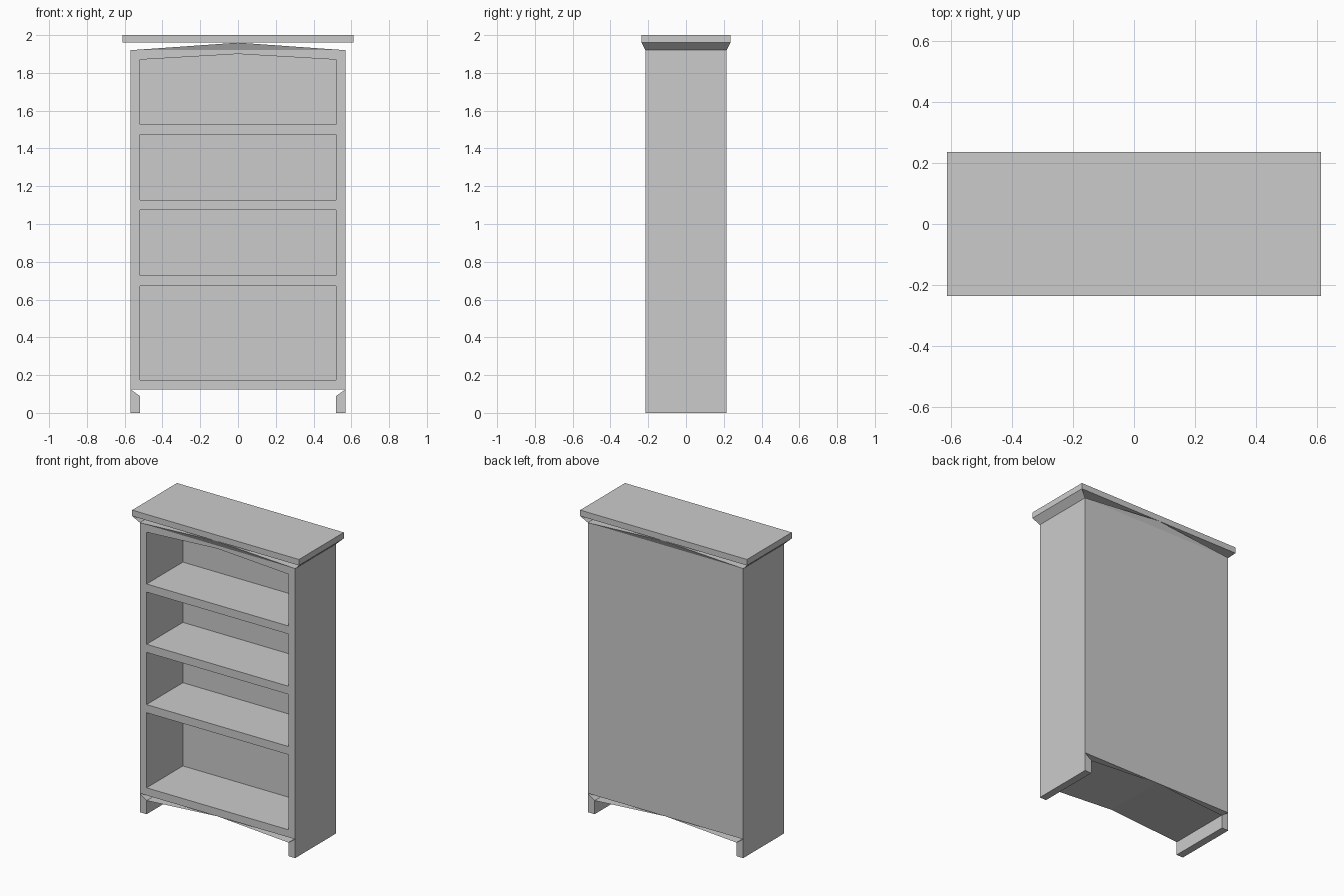
import bpy, bmesh

if "Cube" in bpy.data.objects:
    bpy.data.objects.remove(bpy.data.objects["Cube"])

W, D = 0.57, 0.215      # carcass half width and half depth
T = 0.05                # board thickness
BOT, TOP = 0.125, 1.92  # carcass height range


def mesh_object(name, verts, faces, fix_normals=True):
    me = bpy.data.meshes.new(name)
    me.from_pydata(verts, [], faces)
    bm = bmesh.new()
    bm.from_mesh(me)
    if fix_normals:
        bmesh.ops.recalc_face_normals(bm, faces=bm.faces)
    bm.to_mesh(me)
    bm.free()
    ob = bpy.data.objects.new(name, me)
    bpy.context.collection.objects.link(ob)
    return ob


def prism(name, profile, y0, y1):
    """Extrude an (x, z) profile along y."""
    n = len(profile)
    verts = [(x, y, z) for y in (y0, y1) for x, z in profile]
    faces = [list(range(n)), list(range(n, 2 * n))]
    faces += [(i, (i + 1) % n, (i + 1) % n + n, i + n) for i in range(n)]
    return mesh_object(name, verts, faces)


def rect(w, z0, z1):
    return [(-w, z0), (w, z0), (w, z1), (-w, z1)]


def mirror_x(ob):
    ob.modifiers.new("mirror", 'MIRROR').use_mirror_merge = False


# carcass: closed box with a shallow ridge whose ends flare out to the cornice
ring = [(-W, -D), (W, -D), (W, D), (-W, D)]
verts = [(x, y, z) for z in (BOT, TOP) for x, y in ring]
verts += [(0, -0.235, 1.96), (0, 0.235, 1.96)]
carcass = mesh_object("carcass", verts, [
    (0, 1, 2, 3), (0, 1, 5, 4), (1, 2, 6, 5), (2, 3, 7, 6), (3, 0, 4, 7),
    (4, 5, 8), (6, 7, 9), (5, 6, 9, 8), (7, 4, 8, 9)])

# four open compartments, leaving three shelves between them
shelves = [0.70, 1.10, 1.50]
floors = [BOT + T] + [z + 0.027 for z in shelves]
ceilings = [z - 0.027 for z in shelves] + [1.87]
for i, (z0, z1) in enumerate(zip(floors, ceilings)):
    profile = rect(W - T, z0, z1)
    if i == 3:
        profile.insert(3, (0, 1.90))   # peaked ceiling in the top one
    cutter = prism(f"compartment_cutter_{i}", profile, -0.3, D - T)
    cutter.hide_render = True
    cutter.hide_viewport = True
    cutter.display_type = 'WIRE'
    mod = carcass.modifiers.new(f"compartment_{i}", 'BOOLEAN')
    mod.operation = 'DIFFERENCE'
    mod.solver = 'EXACT'
    mod.object = cutter

# full-depth side feet with sloped tops
mirror_x(prism("side_foot", [(W - T, 0), (W, 0), (W, BOT), (W - T, 0.09)], -D, D))

# thin underside panels rising from the feet to the middle of the floor
mirror_x(mesh_object("underside_panel", [
    (W - T, -D, 0.09), (W - T, D, 0.09), (0, D, BOT), (0, -D, BOT)],
    [(0, 1, 2, 3)], False))

# top board and the thin flared panels joining it to the sides
prism("top_board", rect(0.612, 1.96, 2.0), -0.235, 0.235)
mirror_x(mesh_object("cornice_panel", [
    (W, -D, TOP), (W, D, TOP), (0.612, 0.235, 1.96), (0.612, -0.235, 1.96)],
    [(0, 3, 2, 1)], False))
